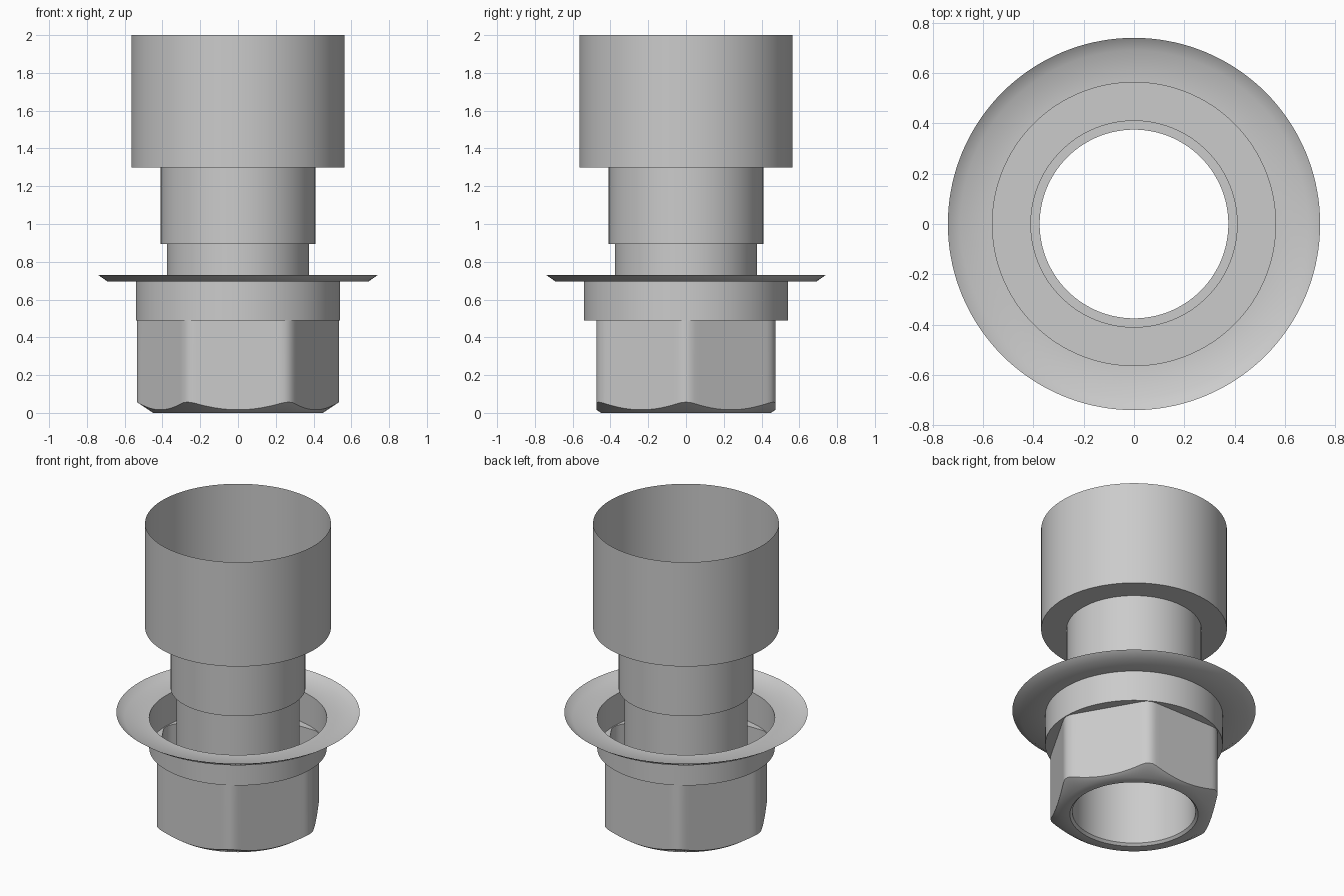
import bpy
import bmesh
from math import pi, sin, cos, sqrt, atan2, radians

cube = bpy.data.objects.get("Cube")
if cube:
    bpy.data.objects.remove(cube, do_unlink=True)

SEGMENTS = 144
APOTHEM, FILLET = 0.475, 0.084      # hex flat distance and corner rounding
CHAMFER_R, CHAMFER_SLOPE = 0.45, 1.5
COLLAR_R, LEDGE_Z = 0.54, 0.49

grey = bpy.data.materials.new("plain_grey")
grey.use_nodes = True
colour = (0.6, 0.6, 0.6, 1)
grey.diffuse_color = colour
grey.node_tree.nodes["Principled BSDF"].inputs["Base Color"].default_value = colour


def hex_radius(angle):
    """Radius of a hexagon with rounded corners, one corner on +x."""
    phi = abs((angle + pi / 6) % (pi / 3) - pi / 6)
    centre = (APOTHEM - FILLET) / cos(pi / 6)
    if phi < atan2(FILLET * sin(pi / 6), centre + FILLET * cos(pi / 6)):
        return centre * cos(phi) + sqrt(FILLET ** 2 - (centre * sin(phi)) ** 2)
    return APOTHEM / cos(pi / 6 - phi)


def lathe(name, profile, smooth=35):
    """Open sheet swept round z; each profile point is (r, z) or a function of angle."""
    bm = bmesh.new()
    rings = []
    for point in profile:
        ring = []
        for i in range(SEGMENTS):
            a = 2 * pi * i / SEGMENTS
            r, z = point(a) if callable(point) else point
            ring.append(bm.verts.new((r * cos(a), r * sin(a), z)))
        rings.append(ring)
    for low, high in zip(rings, rings[1:]):
        for i in range(SEGMENTS):
            j = (i + 1) % SEGMENTS
            bm.faces.new((low[i], low[j], high[j], high[i]))
    mesh = bpy.data.meshes.new(name)
    bm.to_mesh(mesh)
    bm.free()
    mesh.materials.append(grey)
    obj = bpy.data.objects.new(name, mesh)
    bpy.context.collection.objects.link(obj)
    bpy.ops.object.select_all(action="DESELECT")
    obj.select_set(True)
    bpy.context.view_layer.objects.active = obj
    bpy.ops.object.shade_smooth_by_angle(angle=radians(smooth))
    return obj


def chamfer_edge(a):
    r = hex_radius(a)
    return r, (r - CHAMFER_R) / CHAMFER_SLOPE


def hex_top(a):
    return hex_radius(a), LEDGE_Z


# Hexagonal nut: bottom rim, conical chamfer, flats and the ledge under the collar
lathe("hex_nut", [(0.375, 0.015), (0.39, 0), (CHAMFER_R, 0),
                  chamfer_edge, hex_top, (COLLAR_R, LEDGE_Z)])

# Round collar above the nut
lathe("collar", [(COLLAR_R, LEDGE_Z), (COLLAR_R, 0.695)])

# Thin flange with an upturned lip
lathe("flange", [(COLLAR_R, 0.695), (0.69, 0.695), (0.74, 0.73)], smooth=50)

# Stepped tube, open at both ends
lathe("stepped_tube", [(0.375, 0.015), (0.375, 0.895), (0.41, 0.895),
                       (0.41, 1.3), (0.565, 1.3), (0.565, 2)])
